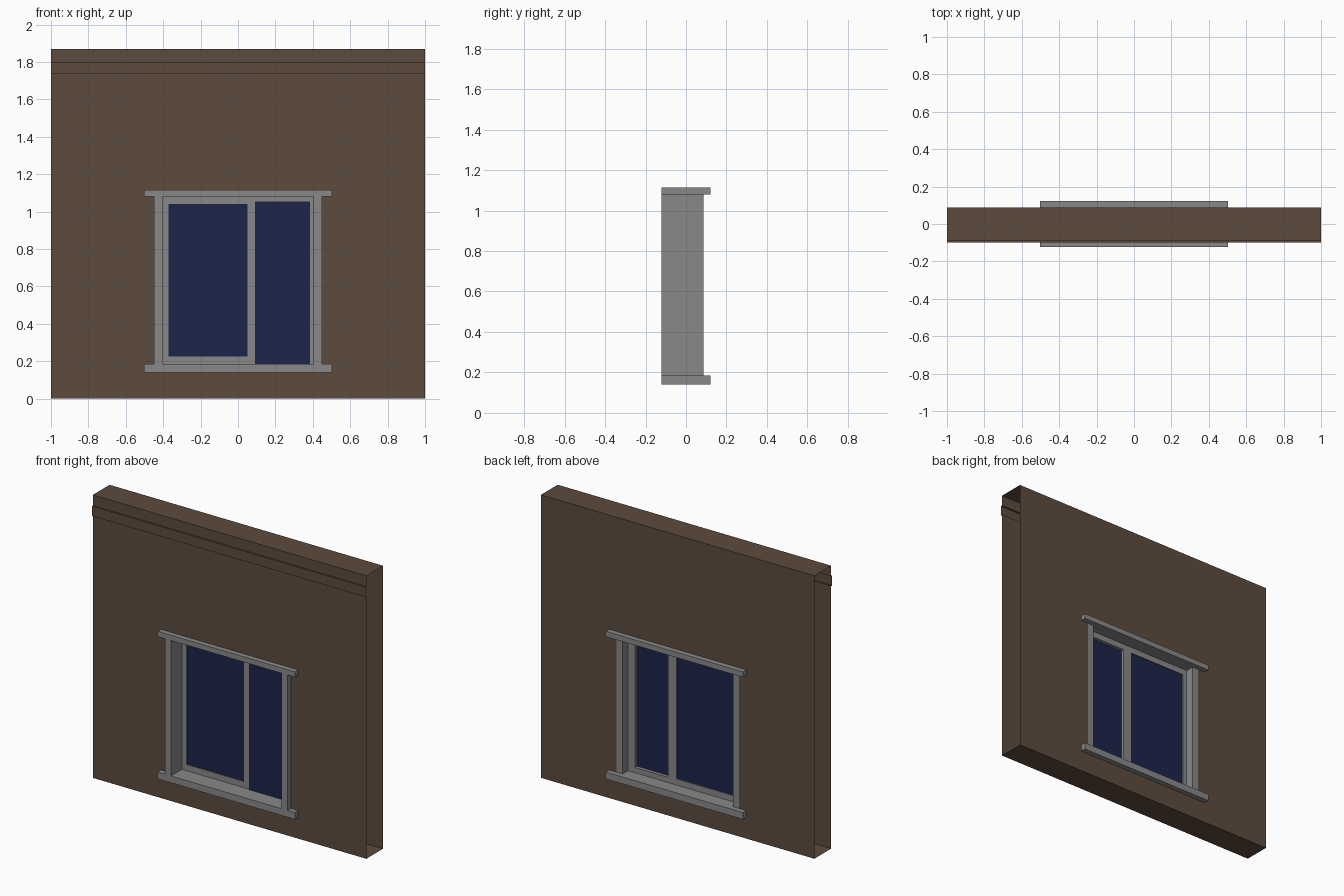
import bpy, bmesh

if "Cube" in bpy.data.objects:
    bpy.data.objects.remove(bpy.data.objects["Cube"])


def material(name, rgb):
    m = bpy.data.materials.new(name)
    m.diffuse_color = (*rgb, 1)
    m.use_nodes = True
    m.node_tree.nodes["Principled BSDF"].inputs["Base Color"].default_value = m.diffuse_color
    return m


BROWN = material("brown_wall", (0.11, 0.07, 0.048))
NAVY = material("dark_glass", (0.012, 0.018, 0.07))
GREY = material("grey_frame", (0.25, 0.25, 0.25))


def finish(name, bm, mat):
    mesh = bpy.data.meshes.new(name)
    bm.to_mesh(mesh)
    bm.free()
    mesh.materials.append(mat)
    ob = bpy.data.objects.new(name, mesh)
    bpy.context.collection.objects.link(ob)
    return ob


def add_box(bm, x0, x1, y0, y1, z0, z1):
    for v in bmesh.ops.create_cube(bm, size=1)["verts"]:
        v.co = ((x0 + x1) / 2 + v.co.x * (x1 - x0),
                (y0 + y1) / 2 + v.co.y * (y1 - y0),
                (z0 + z1) / 2 + v.co.z * (z1 - z0))


def box(name, mat, *dims):
    bm = bmesh.new()
    add_box(bm, *dims)
    return finish(name, bm, mat)


def sash(name, x0, x1, y0, y1, z0, z1, left, right, bottom, top):
    bm = bmesh.new()
    add_box(bm, x0, x0 + left, y0, y1, z0, z1)
    add_box(bm, x1 - right, x1, y0, y1, z0, z1)
    add_box(bm, x0 + left, x1 - right, y0, y1, z0, z0 + bottom)
    add_box(bm, x0 + left, x1 - right, y0, y1, z1 - top, z1)
    return finish(name, bm, GREY)


# wall: closed profile with a trim band, extruded along x, ends left open
F, B, H = -0.088, 0.087, 1.87
HX, HZ0, HZ1 = 0.448, 0.16, 1.10
profile = [(F, 0), (B, 0), (B, HZ0), (B, HZ1), (B, H), (F, H), (F, 1.80),
           (-0.099, 1.80), (-0.099, 1.735), (F, 1.735), (F, HZ1), (F, HZ0)]
bm = bmesh.new()
rings = [[bm.verts.new((x, y, z)) for y, z in profile] for x in (-1, -HX, HX, 1)]
n = len(profile)
for i in range(3):
    for j in range(n):
        # leave the window opening in the front and back sheets
        if i == 1 and j in (2, 10):
            continue
        k = (j + 1) % n
        bm.faces.new((rings[i][j], rings[i + 1][j], rings[i + 1][k], rings[i][k]))
bmesh.ops.recalc_face_normals(bm, faces=bm.faces)
# merge the coplanar strips
bmesh.ops.dissolve_limit(bm, angle_limit=0.01, verts=bm.verts, edges=bm.edges)
finish("wall", bm, BROWN)

# window surround
D, Z0, Z1 = 0.122, 0.185, 1.08
box("lintel", GREY, -0.502, 0.502, -D, D, Z1, 1.115)
box("sill", GREY, -0.502, 0.502, -D, D, 0.14, Z0)
for side, s in (("left", -1), ("right", 1)):
    a, b = sorted((s * 0.404, s * HX))
    box(side + "_jamb", GREY, a, b, -D, B, Z0, Z1)

# left sash with its glass held inside the frame
sash("left_sash", -0.404, 0.09, -0.008, 0.03, Z0, Z1, 0.032, 0.04, 0.04, 0.04)
box("left_glass", NAVY, -0.372, 0.05, -0.002, 0.024, Z0 + 0.04, Z1 - 0.04)

# right sash with its glass set over the front of the frame
sash("right_sash", 0.09, 0.404, -0.008, 0.03, Z0, Z1, 0.02, 0.052, 0.035, 0.04)
box("right_glass", NAVY, 0.09, 0.386, -0.014, 0.008, Z0, Z1 - 0.025)
